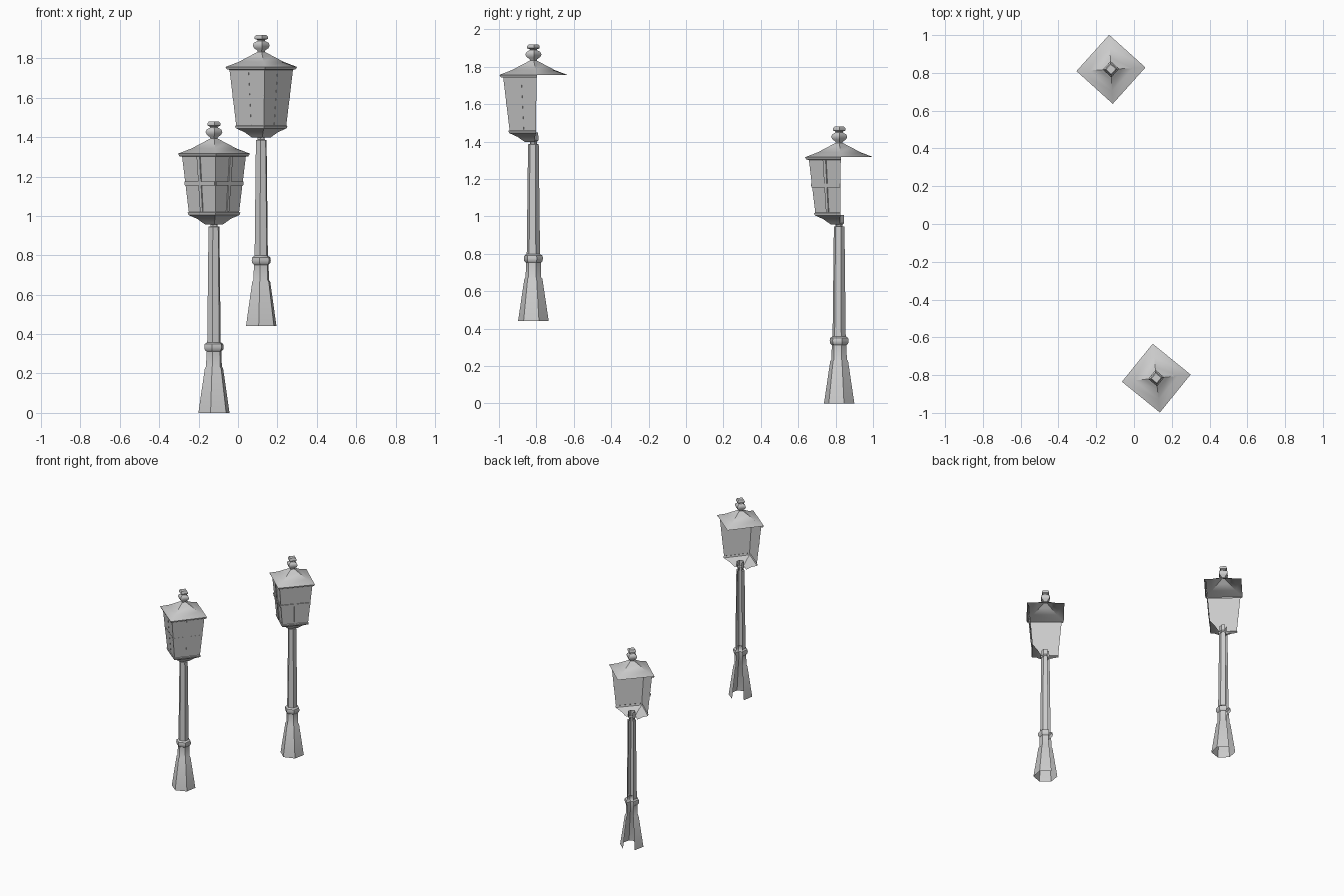
import bpy, bmesh, math
from mathutils import Vector

if "Cube" in bpy.data.objects:
    bpy.data.objects.remove(bpy.data.objects["Cube"])

LANTERN_TOP, LANTERN_BOTTOM = (0.162, 1.302), (0.128, 1.02)


def finish(name, bm, lamp):
    bmesh.ops.recalc_face_normals(bm, faces=bm.faces)
    mesh = bpy.data.meshes.new(name)
    bm.to_mesh(mesh)
    bm.free()
    ob = bpy.data.objects.new(name, mesh)
    bpy.context.collection.objects.link(ob)
    ob.location = lamp["loc"]
    ob.rotation_euler.z = math.radians(lamp["rot"])
    bpy.ops.object.select_all(action='DESELECT')
    ob.select_set(True)
    bpy.context.view_layer.objects.active = ob
    bpy.ops.object.shade_smooth_by_angle(angle=math.radians(40))
    return ob


def polar(r, deg, z):
    a = math.radians(deg)
    return Vector((r * math.cos(a), r * math.sin(a), z))


def faceted(name, lamp, profile, sides, start=0, keep=None, cap=False):
    """Sweep a (radius, z) profile round a polygon, keeping only some sides."""
    bm = bmesh.new()
    rings = [[bm.verts.new(polar(r, start + 360 * k / sides, z)) for k in range(sides)]
             for r, z in profile]
    for lo, hi in zip(rings, rings[1:]):
        for k in (keep or range(sides)):
            j = (k + 1) % sides
            bm.faces.new((lo[k], lo[j], hi[j], hi[k]))
    if cap:
        bm.faces.new(rings[-1])
    bmesh.ops.delete(bm, geom=[v for v in bm.verts if not v.link_faces], context='VERTS')
    return finish(name, bm, lamp)


def pane_point(side, u, z, out):
    """Point on a sloping lantern pane, pushed outwards."""
    (rt, zt), (rb, zb) = LANTERN_TOP, LANTERN_BOTTOM
    r = rb + (rt - rb) * (z - zb) / (zt - zb)
    a, b = polar(r, side * 90, z), polar(r, side * 90 + 90, z)
    return a.lerp(b, u) + polar(out, side * 90 + 45, 0)


def glazing_bars(lamp):
    bm = bmesh.new()
    for side in (2, 3):
        for u0, u1, z0, z1 in ((0.455, 0.545, 1.02, 1.302), (0, 1, 1.155, 1.175)):
            outline = ((u0, z0), (u1, z0), (u1, z1), (u0, z1))
            inner = [bm.verts.new(pane_point(side, u, z, 0)) for u, z in outline]
            outer = [bm.verts.new(pane_point(side, u, z, lamp["bar"])) for u, z in outline]
            bm.faces.new(outer)
            for k in range(4):
                j = (k + 1) % 4
                bm.faces.new((inner[k], inner[j], outer[j], outer[k]))
    finish("glazing_bars", bm, lamp)


lamps = [
    {"loc": (-0.122, 0.819, 0.0), "rot": 3, "bar": 0.006},
    {"loc": (0.118, -0.816, 0.44), "rot": 6, "bar": 0.001},
]

for lamp in lamps:
    # six-sided post, open along one rear face
    post = [(0.083, 0), (0.049, 0.225), (0.042, 0.235), (0.04, 0.312), (0.049, 0.32),
            (0.052, 0.335), (0.049, 0.35), (0.036, 0.358), (0.029, 0.945), (0.019, 0.947),
            (0.019, 0.957), (0.027, 0.965), (0.026, 1.008)]
    faceted("post", lamp, post, 6, start=15, keep=(0, 2, 3, 4, 5))

    # lantern cup, panes and eave exist on the two front sides only
    cup = [(0.045, 0.957), (0.06, 0.967), (0.085, 0.985), (0.13, 1.005), (0.134, 1.017), LANTERN_BOTTOM]
    faceted("lantern_cup", lamp, cup, 4, keep=(2, 3))
    faceted("lantern_panes", lamp, [LANTERN_BOTTOM, LANTERN_TOP], 4, keep=(2, 3))
    faceted("eave", lamp, [LANTERN_TOP, (0.175, 1.303), (0.183, 1.316)], 4, keep=(2, 3))
    glazing_bars(lamp)

    # flared four-sided roof
    roof = [(0.183, 1.316), (0.115, 1.342), (0.06, 1.371), (0.018, 1.393)]
    faceted("roof", lamp, roof, 4)

    # finial with bulb and cap
    finial = [(0.018, 1.393), (0.02, 1.4), (0.036, 1.411), (0.043, 1.425), (0.038, 1.438),
              (0.02, 1.448), (0.019, 1.453), (0.034, 1.459), (0.034, 1.47), (0.026, 1.479)]
    faceted("finial", lamp, finial, 4, cap=True)
